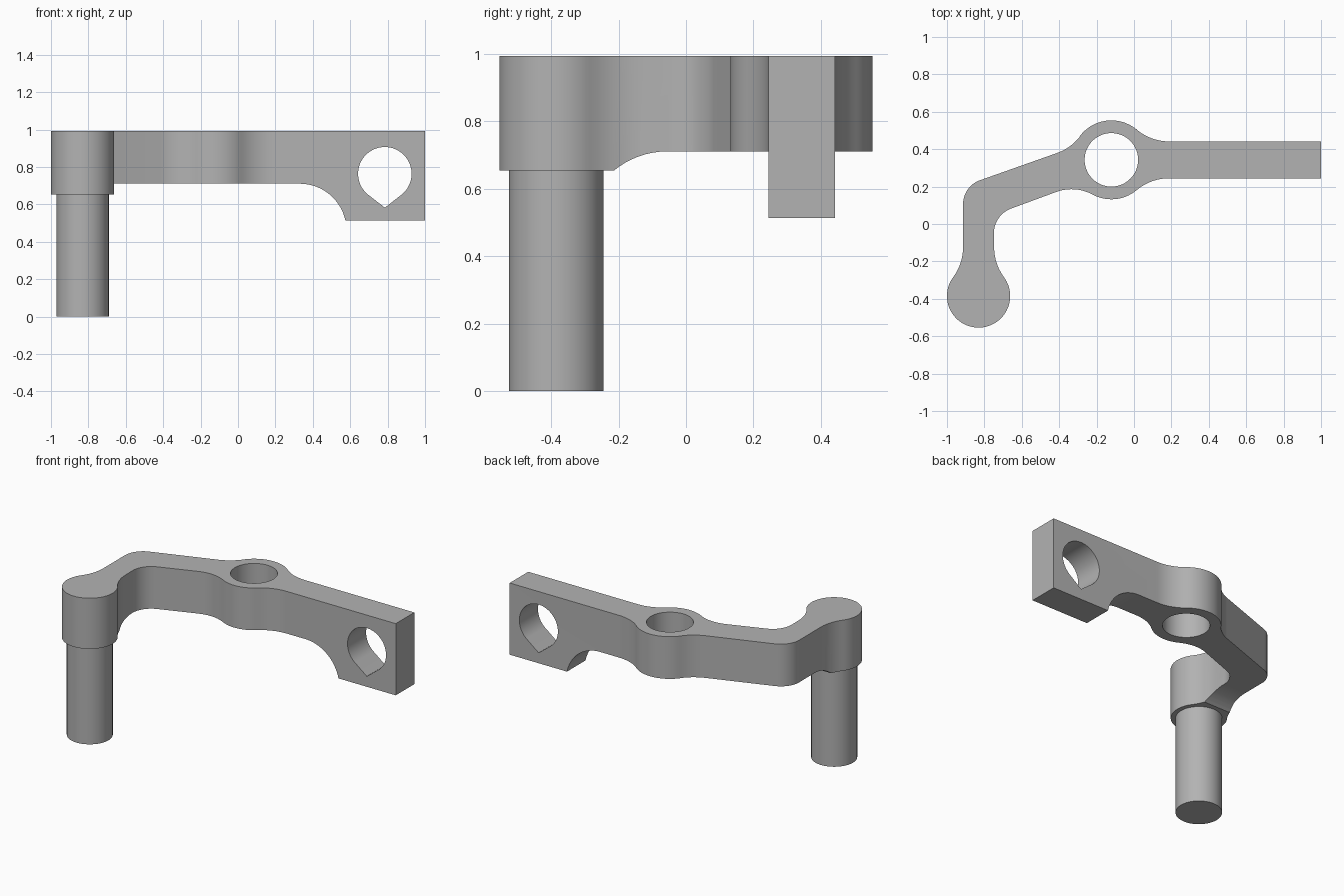
import bpy, bmesh
from math import cos, sin, radians
from mathutils import Matrix

if "Cube" in bpy.data.objects:
    bpy.data.objects.remove(bpy.data.objects["Cube"])

TOP, UNDER, HEAD, BLOCK = 0.994, 0.711, 0.654, 0.513   # main heights

metal = bpy.data.materials.new("plain grey")
metal.use_nodes = True
metal.diffuse_color = (0.45, 0.45, 0.45, 1)
metal.node_tree.nodes["Principled BSDF"].inputs["Base Color"].default_value = (0.45, 0.45, 0.45, 1)


def arc(cx, cy, r, start, end):
    """Points along an arc, angles in degrees."""
    n = max(6, round(abs(end - start) / 5))
    steps = [radians(start + (end - start) * i / n) for i in range(n + 1)]
    return [(cx + r * cos(a), cy + r * sin(a)) for a in steps]


def prism(name, profile, low, high, place):
    """Extrude a 2D profile; place maps (u, v, depth) to a 3D point."""
    bm = bmesh.new()
    rings = [[bm.verts.new(place(u, v, d)) for u, v in profile] for d in (low, high)]
    n = len(profile)
    bm.faces.new(rings[0])
    bm.faces.new(rings[1])
    for i in range(n):
        j = (i + 1) % n
        bm.faces.new((rings[0][i], rings[0][j], rings[1][j], rings[1][i]))
    bmesh.ops.remove_doubles(bm, verts=bm.verts, dist=0.0005)
    bmesh.ops.recalc_face_normals(bm, faces=bm.faces)
    mesh = bpy.data.meshes.new(name)
    bm.to_mesh(mesh)
    bm.free()
    mesh.materials.append(metal)
    obj = bpy.data.objects.new(name, mesh)
    bpy.context.collection.objects.link(obj)
    return obj


def along_x(u, v, d):
    return (d, u, v)


def along_y(u, v, d):
    return (u, d, v)


def along_z(u, v, d):
    return (u, v, d)


def cut(target, cutter):
    """Apply a boolean cut and remove the cutter."""
    cutter.hide_render = True
    mod = target.modifiers.new("cut", "BOOLEAN")
    mod.operation, mod.solver, mod.object = "DIFFERENCE", "EXACT", cutter
    bpy.context.view_layer.objects.active = target
    bpy.ops.object.modifier_apply(modifier=mod.name)
    bpy.data.objects.remove(cutter)


def smooth(obj):
    bpy.ops.object.select_all(action="DESELECT")
    obj.select_set(True)
    bpy.context.view_layer.objects.active = obj
    bpy.ops.object.shade_smooth_by_angle(angle=radians(30))


# Arm outline: straight end, ring boss, elbow, neck and round head
bx, by, br = -0.121, 0.343, 0.211
hx, hy, hr = -0.831, -0.385, 0.169
f = 0.27
outline = (
    [(1, 0.2445), (1, 0.4415)]
    + arc(0.188, 0.7115, f, 270, 230)
    + arc(bx, by, br, 50, 142.6)
    + arc(-0.5017, 0.634, f, -37.4, -70)
    + arc(-0.779, 0.1065, 0.135, 110, 180)
    + arc(hx - 0.353, -0.124, f, 0, -36.5)
    + arc(hx, hy, hr, 143.5, 396.5)
    + arc(hx + 0.353, -0.124, f, 216.5, 180)
    + arc(-0.609, -0.049, 0.14, 180, 110)
    + arc(-0.334, -0.05, 0.236, 110, 61.5)
    + arc(bx, by, br, 241.5, 310)
    + arc(0.188, -0.0255, f, 130, 90)
)
arm = prism("arm", outline, BLOCK, TOP, along_z)

# Underside relief between elbow and end block
relief = [(-1.5, 0.3), (-1.5, UNDER)] + arc(0.33, UNDER - 0.25, 0.25, 90, 12) + [(0.575, 0.3)]
cut(arm, prism("arm_relief", relief, -0.03, 1, along_y))

# Underside of the neck, curving down to the head
neck = [(0.02, 0.3), (0.02, UNDER)] + arc(-0.055, UNDER - 0.25, 0.25, 90, 129.5) + [(-0.215, HEAD), (-1, HEAD), (-1, 0.3)]
cut(arm, prism("neck_relief", neck, -1.5, 0, along_x))

# Vertical ring hole and teardrop cross hole
cut(arm, prism("ring_hole", arc(bx, by, 0.143, 0, 360)[:-1], 0, 2, along_z))
teardrop = arc(0.785, 0.764, 0.143, -52, 232) + [(0.785, 0.583)]
cut(arm, prism("teardrop_hole", teardrop, -1, 1, along_y))
smooth(arm)

# Pin hanging below the head
pin = prism("pin", arc(hx, hy, 0.14, 0, 360)[:-1], 0, HEAD + 0.005, along_z)
smooth(pin)
